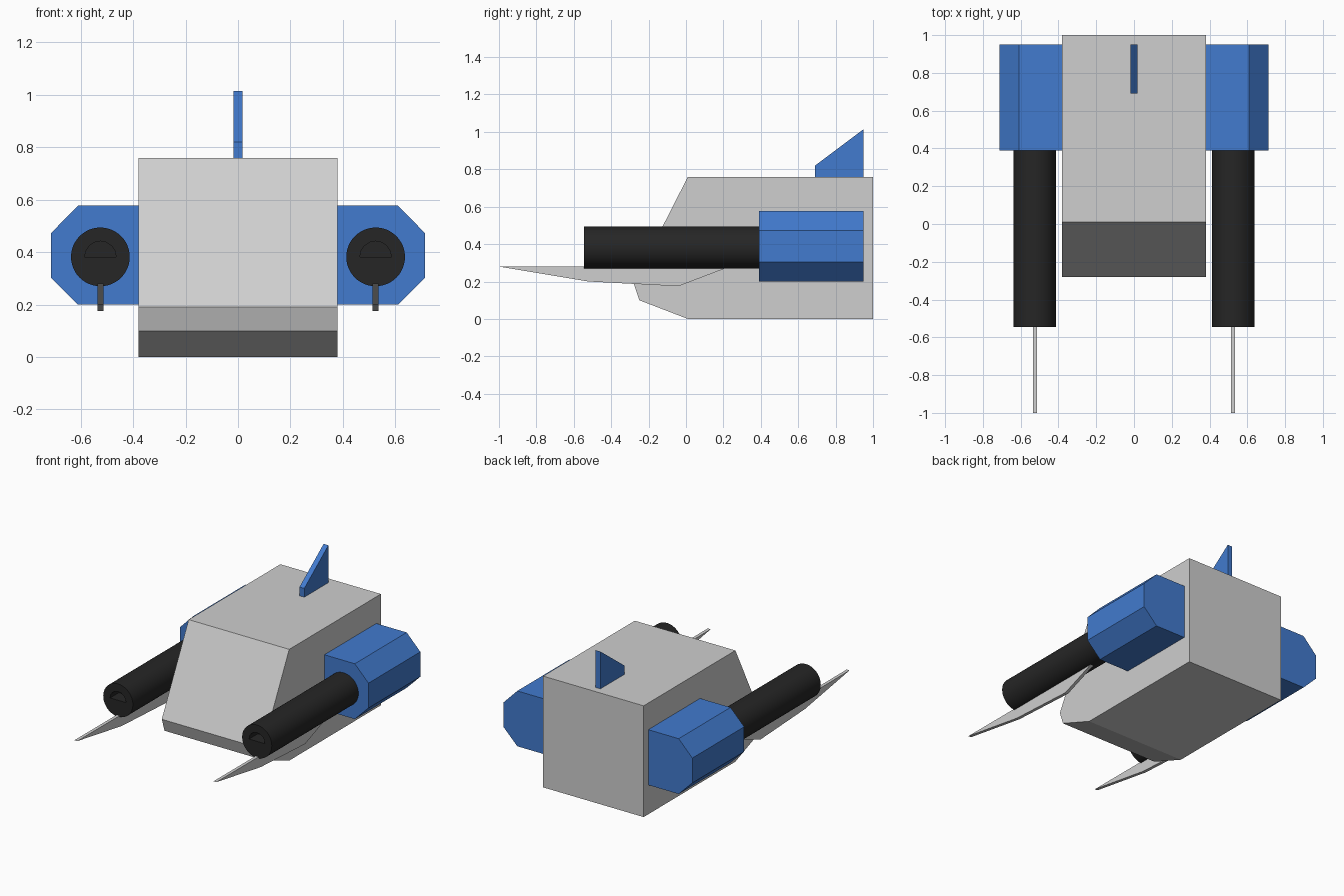
import bpy, bmesh, math
from mathutils import Vector

if "Cube" in bpy.data.objects:
    bpy.data.objects.remove(bpy.data.objects["Cube"], do_unlink=True)


def material(name, rgb):
    m = bpy.data.materials.new(name)
    m.use_nodes = True
    m.diffuse_color = (*rgb, 1)
    bsdf = next(n for n in m.node_tree.nodes if n.type == 'BSDF_PRINCIPLED')
    bsdf.inputs["Base Color"].default_value = (*rgb, 1)
    return m


GREY = material("light grey", (0.62, 0.62, 0.62))
BLUE = material("blue", (0.054, 0.197, 0.62))
BLACK = material("black", (0.019, 0.019, 0.019))


def finish(name, bm, mat):
    bmesh.ops.recalc_face_normals(bm, faces=bm.faces)
    mesh = bpy.data.meshes.new(name)
    bm.to_mesh(mesh)
    bm.free()
    mesh.materials.append(mat)
    ob = bpy.data.objects.new(name, mesh)
    bpy.context.collection.objects.link(ob)
    return ob


def prism(name, outline, axis, start, end, mat):
    """Extrude an outline along x (outline is y,z) or along y (outline is x,z)."""
    bm = bmesh.new()
    place = (lambda a, b: (start, a, b)) if axis == 'x' else (lambda a, b: (a, start, b))
    face = bm.faces.new([bm.verts.new(place(a, b)) for a, b in outline])
    ext = bmesh.ops.extrude_face_region(bm, geom=[face])
    step = Vector((end - start, 0, 0) if axis == 'x' else (0, end - start, 0))
    bmesh.ops.translate(bm, vec=step,
                        verts=[v for v in ext['geom'] if isinstance(v, bmesh.types.BMVert)])
    return finish(name, bm, mat)


def arc(cx, cz, r, count, sweep):
    return [(cx + r * math.cos(sweep * i / count), cz + r * math.sin(sweep * i / count))
            for i in range(count + 1)]


# Hull with a sloping front and a chamfered chin
prism("hull", [(1, 0), (1, 0.76), (0.01, 0.76), (-0.28, 0.19), (-0.25, 0.1), (0.01, 0)],
      'x', -0.38, 0.38, GREY)

# Fin on the roof
prism("tail_fin", [(0.69, 0.75), (0.95, 0.75), (0.95, 1.015), (0.69, 0.82)],
      'x', -0.018, 0.018, BLUE)

GUN_X, GUN_Z = 0.525, 0.382
for side, s in (("left", 1), ("right", -1)):
    # Side pod with chamfered outer corners
    prism(side + "_pod", [(s * x, z) for x, z in
                          [(0.37, 0.2), (0.61, 0.2), (0.713, 0.303),
                           (0.713, 0.473), (0.61, 0.578), (0.37, 0.578)]],
          'y', 0.39, 0.95, BLUE)

    # Gun barrel with a half-round bore cut in the muzzle
    barrel = prism(side + "_barrel", arc(s * GUN_X, GUN_Z, 0.112, 48, math.tau)[:-1],
                   'y', -0.545, 0.4, BLACK)
    bore = prism(side + "_bore_cutter", arc(s * GUN_X, GUN_Z, 0.06, 8, math.pi),
                 'y', -0.7, -0.45, BLACK)
    bore.hide_render = True
    cut = barrel.modifiers.new("bore", 'BOOLEAN')
    cut.operation = 'DIFFERENCE'
    cut.solver = 'EXACT'
    cut.object = bore
    bpy.ops.object.select_all(action='DESELECT')
    barrel.select_set(True)
    bpy.context.view_layer.objects.active = barrel
    bpy.ops.object.modifier_apply(modifier=cut.name)
    bpy.data.objects.remove(bore, do_unlink=True)
    bpy.ops.object.shade_smooth_by_angle(angle=math.radians(30))

    # Thin bayonet blade slung under the barrel
    prism(side + "_blade", [(-1, 0.28), (-0.52, 0.2), (-0.04, 0.175), (0.23, 0.278)],
          'x', s * GUN_X - 0.011, s * GUN_X + 0.011, GREY)
